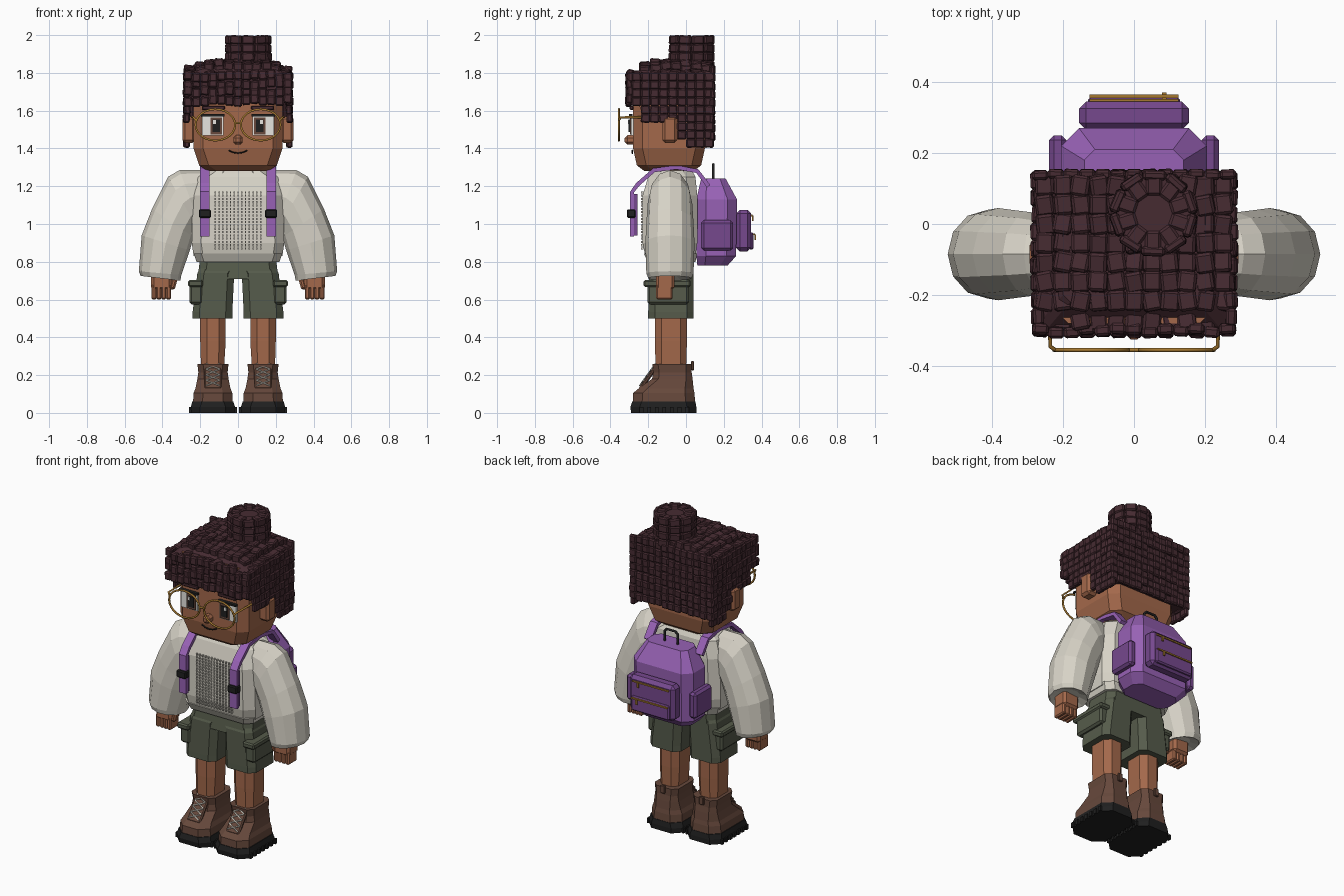
import bpy, bmesh, math, random
from mathutils import Matrix, Vector, Euler

random.seed(4)
cube = bpy.data.objects.get("Cube")
if cube:
    bpy.data.objects.remove(cube, do_unlink=True)


def material(name, r, g, b):
    m = bpy.data.materials.new(name)
    m.use_nodes = True
    m.diffuse_color = (r, g, b, 1)
    m.node_tree.nodes["Principled BSDF"].inputs["Base Color"].default_value = (r, g, b, 1)
    return m


HAIR = material("dark maroon hair", .061, .024, .031)
SKIN = material("brown skin", .37, .14, .07)
CREAM = material("cream wool", .68, .65, .57)
OLIVE = material("olive cloth", .092, .105, .07)
PURPLE = material("purple canvas", .31, .12, .46)
DARK = material("dark purple canvas", .18, .065, .27)
BOOT = material("brown leather", .135, .066, .045)
BLACK = material("black rubber", .014, .014, .014)
GOLD = material("gold metal", .38, .19, .03)
WHITE = material("eye white", .85, .84, .8)


def finish(name, bm, mat, bevel=0.0):
    bmesh.ops.recalc_face_normals(bm, faces=bm.faces)
    me = bpy.data.meshes.new(name)
    bm.to_mesh(me)
    bm.free()
    me.materials.append(mat)
    ob = bpy.data.objects.new(name, me)
    bpy.context.collection.objects.link(ob)
    if bevel:
        mod = ob.modifiers.new("Bevel", "BEVEL")
        mod.width, mod.segments = bevel, 1
    return ob


def skin(name, mat, rings):
    """Join successive point rings into a closed, flat-shaded body."""
    bm = bmesh.new()
    vs = [[bm.verts.new(p) for p in r] for r in rings]
    n = len(vs[0])
    for a, b in zip(vs, vs[1:]):
        for i in range(n):
            bm.faces.new((a[i], a[(i + 1) % n], b[(i + 1) % n], b[i]))
    bm.faces.new(vs[0])
    bm.faces.new(vs[-1])
    return finish(name, bm, mat)


def body(name, mat, sections, s=1):
    """Loft chamfered rectangles given as z, x0, x1, y0, y1, chamfer."""
    rings = []
    for z, a, b, c, d, k in sections:
        pts = [(a + k, c), (b - k, c), (b, c + k), (b, d - k),
               (b - k, d), (a + k, d), (a, d - k), (a, c + k)]
        rings.append([(s * x, y, z) for x, y in pts])
    return skin(name, mat, rings)


def add_block(bm, loc, size, rot=(0, 0, 0)):
    m = Matrix.Translation(loc) @ Euler(rot).to_matrix().to_4x4() @ Matrix.Diagonal((*size, 1))
    bmesh.ops.create_cube(bm, size=1, matrix=m)


def box(name, mat, loc, size, bevel=0.0, rot=(0, 0, 0)):
    bm = bmesh.new()
    add_block(bm, loc, size, rot)
    return finish(name, bm, mat, bevel)


def tube(name, mat, pts, r, cyclic=False):
    cu = bpy.data.curves.new(name, "CURVE")
    cu.dimensions, cu.bevel_depth, cu.bevel_resolution, cu.use_fill_caps = "3D", r, 1, True
    sp = cu.splines.new("POLY")
    sp.points.add(len(pts) - 1)
    for p, q in zip(sp.points, pts):
        p.co = (*q, 1)
    sp.use_cyclic_u = cyclic
    cu.materials.append(mat)
    ob = bpy.data.objects.new(name, cu)
    bpy.context.collection.objects.link(ob)


# Head and face
body("head", SKIN, [(1.28, -.16, .16, -.22, .04, .05), (1.31, -.205, .205, -.26, .08, .05),
                    (1.40, -.235, .235, -.28, .1, .05), (1.8, -.235, .235, -.28, .1, .05)])
body("neck", SKIN, [(1.22, -.09, .09, -.17, .0, .03), (1.3, -.09, .09, -.17, .0, .03)])
box("nose", SKIN, (0, -.295, 1.445), (.05, .06, .05), .015)
tube("mouth", BLACK, [(.05 * t, -.284, 1.375 + .015 * t * t) for t in (-1, -.5, 0, .5, 1)], .004)
tube("glasses_bridge", GOLD, [(-.02, -.355, 1.535), (.02, -.355, 1.535)], .006)

# Hair cap under the locks
body("hair_cap", HAIR, [(1.64, -.265, .265, -.296, .135, .02), (1.77, -.265, .265, -.296, .135, .02),
                        (1.84, -.2, .2, -.22, .125, .02)])
body("hair_back", HAIR, [(1.46, -.26, .26, .02, .13, .02), (1.7, -.26, .26, .02, .13, .02)])
bun_x, bun_y = .055, .03
bun = [(bun_x + .105 * math.cos(i * math.pi / 5), bun_y + .105 * math.sin(i * math.pi / 5)) for i in range(10)]
skin("bun_core", HAIR, [[(x, y, z) for x, y in bun] for z in (1.8, 1.985)])

# Blocky locks
locks = bmesh.new()


def jit(a):
    return random.uniform(-a, a)


def lock(x, y, z, size, lean=.09):
    add_block(locks, (x, y, z), size, (jit(lean), jit(lean), jit(lean)))


for i in range(13):
    x = -.264 + i * .044
    for j in range(4):                                   # fringe
        lock(x, -.3 + jit(.006), 1.655 + j * .042 + jit(.012), (.045, .03, .05))
    for j in range(9):                                   # back
        lock(x, .138 + jit(.004), 1.465 + j * .044 + jit(.005), (.046, .026, .047), .05)
for s in (-1, 1):
    for i in range(9):                                   # sides
        y = -.262 + i * .048
        low = 1.64 if y < -.24 else 1.56 if y < -.05 else 1.48 if y < .01 else 1.43
        z = 1.78
        while z > low - .01:
            lock(s * (.272 + jit(.006)), y, z, (.03, .05, .048), .07)
            z -= .044
for i in range(11):                                      # crown
    for j in range(8):
        x, y = -.25 + i * .05, -.27 + j * .054
        drop = .6 * max(0, abs(x) - .18) + .9 * max(0, -y - .2)
        lock(x, y, 1.84 - drop + jit(.012), (.052, .058, .045), .2)
for i in range(10):                                      # bun
    a = i * math.pi / 5 + .3
    for j in range(4):
        add_block(locks, (bun_x + .107 * math.cos(a), bun_y + .107 * math.sin(a), 1.84 + j * .045),
                  (.026, .066, .047), (jit(.1), jit(.1), a + jit(.1)))
    add_block(locks, (bun_x + .08 * math.cos(a), bun_y + .08 * math.sin(a), 1.98), (.06, .045, .03), (0, 0, a))
finish("hair_locks", locks, HAIR, .007)

# Torso
body("sweater", CREAM, [(.83, -.235, .235, -.215, .05, .05), (.9, -.245, .245, -.23, .06, .05),
                        (1.15, -.24, .24, -.23, .06, .05), (1.25, -.21, .21, -.2, .05, .05),
                        (1.285, -.16, .16, -.18, .03, .05)])
body("sweater_hem", CREAM, [(.8, -.22, .22, -.2, .05, .04), (.845, -.235, .235, -.225, .06, .04)])
body("collar", CREAM, [(1.27, -.12, .12, -.19, .02, .04), (1.3, -.105, .105, -.18, .01, .04)])
knit = bmesh.new()
for i in range(13):
    for j in range(18):
        add_block(knit, (-.12 + i * .02, -.232, .87 + j * .0175), (.007, .012, .011))
finish("knit_stitches", knit, CREAM)

# Shorts seat and backpack
body("shorts_seat", OLIVE, [(.71, -.215, .215, -.195, .04, .04), (.82, -.2, .2, -.18, .04, .04)])
body("backpack", PURPLE, [(.78, -.16, .16, .06, .22, .04), (.83, -.205, .205, .055, .265, .05),
                          (1.13, -.205, .205, .055, .27, .05), (1.24, -.14, .14, .08, .21, .03)])
box("backpack_pocket", DARK, (0, .305, .965), (.31, .08, .22), .02)
box("backpack_small_pocket", DARK, (0, .345, .91), (.26, .025, .09), .008)
for i, (y, z, w) in enumerate([(.347, 1.045, .25), (.36, .945, .25)]):
    box(f"zip_{i}", GOLD, (0, y, z), (w, .009, .009))
    box(f"zip_pull_{i}", GOLD, (w * .34, y + .006, z - .015), (.012, .008, .03))
tube("backpack_handle", BLACK, [(-.045, .145, 1.23), (-.045, .145, 1.3), (-.03, .145, 1.315),
                               (.03, .145, 1.315), (.045, .145, 1.3), (.045, .145, 1.23)], .008)

# Paired parts
for side, s in (("left", 1), ("right", -1)):
    def pbox(name, mat, loc, size, bevel=0.0, rot=(0, 0, 0)):
        box(f"{side}_{name}", mat, (s * loc[0], loc[1], loc[2]), size, bevel, (rot[0], s * rot[1], s * rot[2]))

    # Ear, eye and glasses
    pbox("ear", SKIN, (.26, -.085, 1.5), (.07, .08, .14), .015)
    pbox("eye", WHITE, (.133, -.284, 1.52), (.115, .012, .105))
    pbox("iris", BOOT, (.115, -.293, 1.52), (.06, .009, .09))
    pbox("pupil", BLACK, (.115, -.299, 1.52), (.04, .009, .065))
    pbox("glint", WHITE, (.125, -.304, 1.54), (.015, .005, .02))
    pbox("eyelid", BLACK, (.133, -.292, 1.576), (.125, .02, .012))
    pbox("eyebrow", HAIR, (.13, -.288, 1.615), (.12, .02, .022), .004)
    ring = [(s * .12 + .105 * math.cos(t * math.pi / 12), -.355, 1.525 + .083 * math.sin(t * math.pi / 12))
            for t in range(24)]
    tube(f"{side}_glasses_rim", GOLD, ring, .006, True)
    tube(f"{side}_glasses_arm", GOLD, [(s * .222, -.355, 1.55), (s * .236, -.345, 1.565),
                                       (s * .243, -.1, 1.565)], .006)

    # Puffy sleeve: outer point, inner point and half depth of each ring
    rings = []
    for ox, oz, ix, iz, d in [(.2, 1.285, .18, 1.03, .09), (.31, 1.285, .2, .99, .11), (.37, 1.25, .21, .97, .118),
                              (.455, 1.08, .235, .93, .125), (.51, .94, .255, .86, .13), (.525, .75, .3, .73, .125),
                              (.515, .725, .305, .7, .115), (.46, .735, .35, .725, .07)]:
        c, h = Vector(((ox + ix) / 2, -.085, (oz + iz) / 2)), Vector(((ox - ix) / 2, 0, (oz - iz) / 2))
        rings.append([(s * p.x, p.y, p.z) for p in
                      (c + h * math.cos(a) + Vector((0, d * math.sin(a), 0))
                       for a in (k * math.pi / 6 for k in range(12)))])
    skin(f"{side}_sleeve", CREAM, rings)

    # Hand
    pbox("palm", SKIN, (.405, -.11, .7), (.11, .1, .1), .015)
    for k in range(4):
        pbox(f"finger_{k}", SKIN, (.367 + k * .026, -.115, .64), (.026, .085, .08), .007)
    pbox("thumb", SKIN, (.342, -.13, .685), (.03, .04, .065), .01, (0, -.25, 0))

    # Shorts leg and cargo pocket
    body(f"{side}_shorts_leg", OLIVE, [(.5, .03, .24, -.2, .04, .035), (.535, .03, .24, -.2, .04, .035),
                                      (.74, .02, .215, -.195, .04, .035), (.77, .0, .2, -.18, .03, .03)], s)
    pbox("cargo_pocket", OLIVE, (.222, -.095, .63), (.07, .22, .11), .012)
    pbox("pocket_flap", OLIVE, (.225, -.1, .685), (.08, .25, .035), .008)

    # Leg and boot
    body(f"{side}_leg", SKIN, [(.22, .075, .195, -.16, .0, .03), (.38, .065, .2, -.165, .005, .035),
                               (.53, .065, .2, -.165, .005, .035)], s)
    body(f"{side}_sole", BLACK, [(0, .015, .25, -.29, .055, .05), (.03, .015, .25, -.295, .055, .05),
                                 (.06, .025, .242, -.285, .05, .05)], s)
    body(f"{side}_boot", BOOT, [(.055, .028, .238, -.282, .048, .05), (.105, .03, .235, -.28, .045, .05),
                                (.13, .04, .225, -.25, .04, .045), (.18, .05, .215, -.18, .035, .035),
                                (.215, .055, .21, -.172, .03, .03), (.26, .05, .215, -.178, .03, .03)], s)
    pbox("tongue", BOOT, (.133, -.2, .185), (.09, .02, .15), .006, (-.62, 0, 0))
    pbox("heel_tab", BOOT, (.133, .035, .25), (.03, .015, .05), .004)
    for k in range(4):
        y, z = -.245 + k * .021, .145 + k * .029
        for t in (-1, 1):
            tube(f"{side}_lace_{k}_{t}", CREAM, [(s * .133 - t * .036, y, z), (s * .133 + t * .036, y + .02, z + .028)], .004)
    for k in range(7):
        for x in (.012, .253):
            pbox(f"tread_{k}_{x}", BLACK, (x, -.235 + k * .04, .015), (.012, .02, .03))

    # Shoulder strap, buckle and bag side pocket
    path = [(-.285, .935), (-.285, 1.17), (-.255, 1.21), (-.17, 1.285), (-.05, 1.3), (.06, 1.28), (.12, 1.2)]
    strap = []
    for k, (y, z) in enumerate(path):
        a, b = path[max(k - 1, 0)], path[min(k + 1, len(path) - 1)]
        n = Vector((a[1] - b[1], b[0] - a[0])).normalized() * .011
        strap.append([(s * (.175 + u * .025), y + v * n.x, z + v * n.y)
                      for u, v in ((-1, -1), (1, -1), (1, 1), (-1, 1))])
    skin(f"{side}_strap", PURPLE, strap)
    pbox("strap_pad", DARK, (.175, -.272, 1.05), (.04, .03, .22))
    pbox("buckle", BLACK, (.175, -.29, 1.055), (.064, .045, .045), .006)
    pbox("bag_side_pocket", DARK, (.215, .165, .94), (.05, .17, .16), .014)
